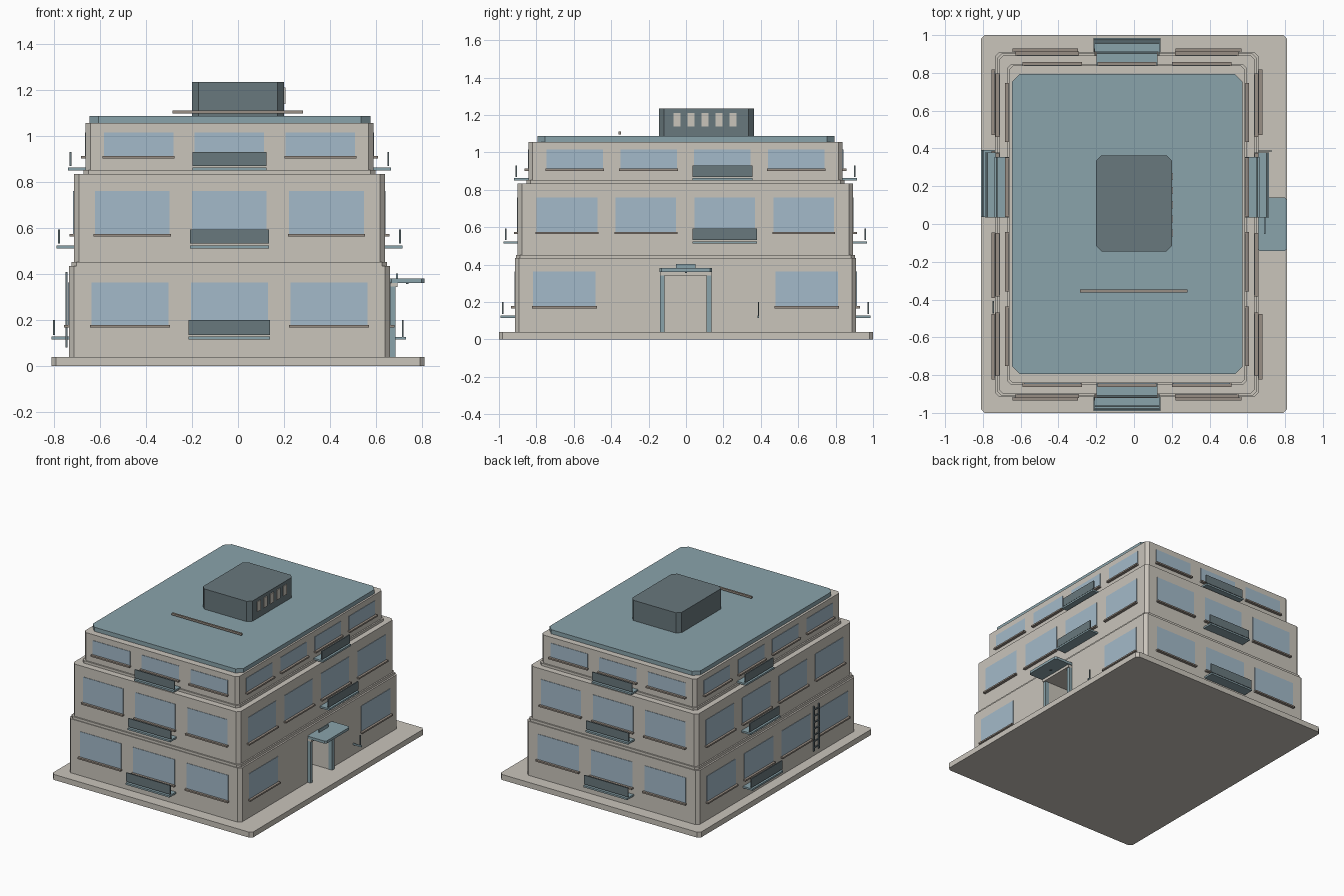
import bpy
import bmesh

cube = bpy.data.objects.get("Cube")
if cube:
    bpy.data.objects.remove(cube, do_unlink=True)


def linear(c):
    return c / 12.92 if c <= 0.04045 else ((c + 0.055) / 1.055) ** 2.4


def material(name, *srgb):
    m = bpy.data.materials.new(name)
    m.use_nodes = True
    color = [linear(c) for c in srgb] + [1]
    m.diffuse_color = color
    m.node_tree.nodes["Principled BSDF"].inputs["Base Color"].default_value = color
    return m


WALL = material("beige wall", 0.79, 0.77, 0.735)
BLUE = material("dusty blue", 0.54, 0.64, 0.67)
DARK = material("slate grey", 0.41, 0.47, 0.49)
GLASS = material("window blue", 0.64, 0.73, 0.79)
STONE = material("sill taupe", 0.60, 0.56, 0.52)


def box(name, x, y, z, mat, chamfer=0):
    """Box between (min, max) pairs, with optional chamfered upright edges."""
    bm = bmesh.new()
    bmesh.ops.create_cube(bm, size=1)
    for v in bm.verts:
        v.co = [r[0] if c < 0 else r[1] for c, r in zip(v.co, (x, y, z))]
    if chamfer:
        upright = [e for e in bm.edges
                   if abs(e.verts[0].co.z - e.verts[1].co.z) > 1e-5]
        bmesh.ops.bevel(bm, geom=upright, offset=chamfer, segments=1,
                        affect='EDGES')
    mesh = bpy.data.meshes.new(name)
    bm.to_mesh(mesh)
    bm.free()
    mesh.materials.append(mat)
    ob = bpy.data.objects.new(name, mesh)
    bpy.context.collection.objects.link(ob)
    return ob


def around(center, size):
    return center - size / 2, center + size / 2


def on_wall(name, axis, sign, plane, u, out, z, mat):
    """Box on a wall: u runs along the wall, out is the distance outward."""
    n = tuple(sorted(plane + sign * d for d in out))
    return box(name, n if axis == 0 else u, u if axis == 0 else n, z, mat)


# Base slab
box("base_slab", (-0.81, 0.81), (-1, 1), (0, 0.04), WALL, 0.02)

# Storeys: x range, y range, z range, window spacing, width, sill z, head z
storeys = [
    ("ground", (-0.735, 0.66), (-0.915, 0.91), (0.04, 0.435), 0.432, 0.335, 0.178, 0.363),
    ("middle", (-0.713, 0.638), (-0.90, 0.893), (0.435, 0.835), 0.422, 0.324, 0.575, 0.76),
    ("upper", (-0.662, 0.588), (-0.843, 0.838), (0.835, 1.057), 0.395, 0.302, 0.913, 1.015),
]
for level, xr, yr, zr, step, width, sill, head in storeys:
    walls = box(level + "_walls", xr, yr, zr, WALL, 0.022)
    if level == "ground":
        # Recessed doorway
        cutter = box("doorway_cutter", (0.36, 0.8), (-0.118, 0.112), (0.03, 0.345), WALL)
        cutter.hide_render = True
        cut = walls.modifiers.new("doorway", 'BOOLEAN')
        cut.object = cutter
        cut.operation = 'DIFFERENCE'
        cut.solver = 'EXACT'
        bpy.context.view_layer.objects.active = walls
        bpy.ops.object.modifier_apply(modifier=cut.name)
        bpy.data.objects.remove(cutter, do_unlink=True)
    else:
        # Plinth course at the foot of the set-back storey
        box(level + "_plinth", (xr[0] - 0.01, xr[1] + 0.01),
            (yr[0] - 0.01, yr[1] + 0.01), (zr[0], zr[0] + 0.018), WALL, 0.022)

    for face, axis, sign in (("front", 1, -1), ("back", 1, 1), ("right", 0, -1), ("left", 0, 1)):
        plane = (xr if axis == 0 else yr)[0 if sign < 0 else 1]
        along = yr if axis == 0 else xr
        middle = sum(along) / 2
        count = 4 if axis == 0 else 3
        balcony_bay = 2 if axis == 0 else 1
        entrance = level == "ground" and face == "left"
        for i in range(count):
            u = middle + (i - (count - 1) / 2) * step
            tag = f"{level}_{face}_{i + 1}"
            where = (axis, sign, plane)
            if entrance and i in (1, 2):
                continue
            # Window pane and sill
            on_wall("window_" + tag, *where, around(u, width), (-0.004, 0.003),
                    (sill - 0.004, head), GLASS)
            on_wall("sill_" + tag, *where, around(u, width + 0.012), (-0.004, 0.02),
                    (sill - 0.011, sill), STONE)
            # Balcony slab and railing panel
            if i == balcony_bay:
                span = around(u, width + 0.02)
                on_wall("balcony_" + tag, *where, span, (-0.005, 0.076),
                        (sill - 0.063, sill - 0.05), BLUE)
                on_wall("railing_" + tag, *where, span, (0.061, 0.069),
                        (sill - 0.043, sill + 0.022 - 0.004 * (level != "ground")), DARK)

# Small bracket beside the entrance
box("bracket_shelf", (0.655, 0.73), (0.383, 0.39), (0.115, 0.127), BLUE)
box("bracket_upright", (0.713, 0.72), (0.385, 0.39), (0.127, 0.2), DARK)

# Roof slab, plant room, vents and roof bar
box("roof_slab", (-0.645, 0.575), (-0.795, 0.793), (1.055, 1.087), BLUE, 0.04)
box("plant_room", (-0.2, 0.2), (-0.145, 0.363), (1.08, 1.235), DARK, 0.028)
for i in range(5):
    box(f"vent_{i + 1}", (0.195, 0.206), around(-0.048 + i * 0.075, 0.038),
        (1.138, 1.21), WALL)
box("roof_bar", (-0.285, 0.282), around(-0.355, 0.014), (1.097, 1.111), STONE)

# Entrance: posts, lintel, canopy, raised plate and lamp
for side, y in (("right", (-0.138, -0.116)), ("left", (0.11, 0.135))):
    box("door_post_" + side, (0.655, 0.684), y, (0.04, 0.345), BLUE)
box("door_lintel", (0.655, 0.692), (-0.138, 0.135), (0.343, 0.365), WALL)
box("door_canopy", (0.655, 0.81), (-0.143, 0.14), (0.362, 0.381), BLUE, 0.012)
box("canopy_plate", (0.687, 0.695), (-0.053, 0.05), (0.375, 0.403), BLUE)
box("canopy_lamp", around(0.735, 0.01), around(0, 0.01), (0.356, 0.364), DARK)

# Wall ladder
for y in (-0.47, -0.412):
    box("ladder_rail", (-0.75, -0.74), around(y, 0.009), (0.08, 0.408), DARK)
for i in range(7):
    box("ladder_rung", (-0.749, -0.741), (-0.47, -0.412), around(0.105 + i * 0.046, 0.008), DARK)
